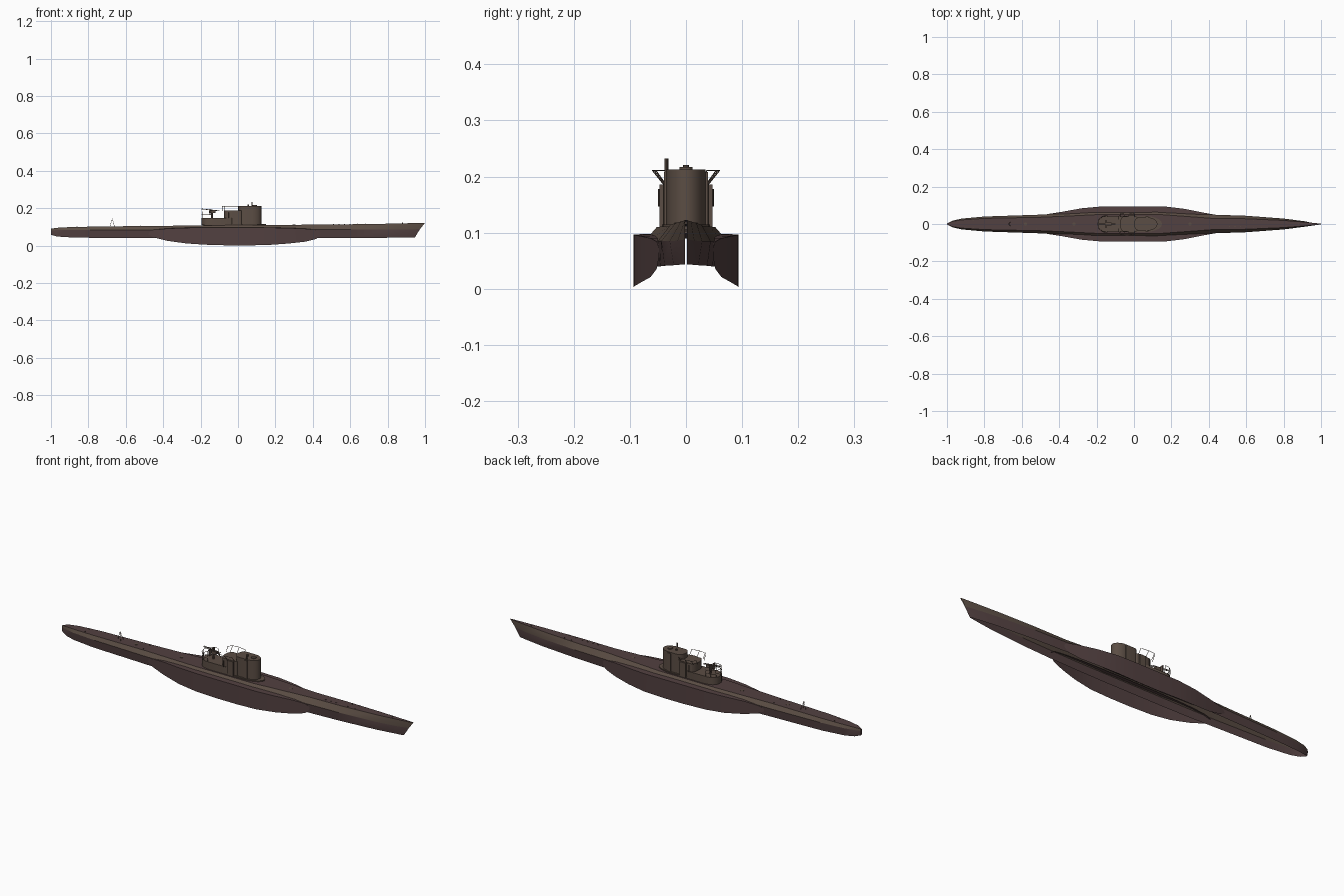
import bpy, bmesh
from math import sin, cos, pi
from mathutils import Vector

if "Cube" in bpy.data.objects:
    bpy.data.objects.remove(bpy.data.objects["Cube"])

def paint(name, rgb):
    m = bpy.data.materials.new(name)
    m.diffuse_color = (*rgb, 1)
    m.use_nodes = True
    m.node_tree.nodes["Principled BSDF"].inputs["Base Color"].default_value = m.diffuse_color
    return m

brown = paint("brown_paint", (0.105, 0.075, 0.058))
red = paint("reddish_paint", (0.085, 0.052, 0.052))

def finish(name, bm, mat=brown, smooth=False):
    me = bpy.data.meshes.new(name)
    bm.to_mesh(me)
    bm.free()
    me.materials.append(mat)
    ob = bpy.data.objects.new(name, me)
    bpy.context.collection.objects.link(ob)
    if smooth:
        bpy.context.view_layer.objects.active = ob
        ob.select_set(True)
        bpy.ops.object.shade_smooth_by_angle(angle=0.4)
        ob.select_set(False)
    return ob

def loft(name, rings, closed=True, mat=brown, flip=False):
    # closed rings make a capped solid, open rings a single skin
    bm = bmesh.new()
    rows = [[bm.verts.new(p) for p in r] for r in rings]
    n = len(rings[0])
    for a, b in zip(rows, rows[1:]):
        for i in range(n if closed else n - 1):
            bm.faces.new((a[i], a[(i + 1) % n], b[(i + 1) % n], b[i]))
    if closed:
        bm.faces.new(rows[0])
        bm.faces.new(rows[-1])
        bmesh.ops.recalc_face_normals(bm, faces=bm.faces)
    elif flip:
        bmesh.ops.reverse_faces(bm, faces=bm.faces)
    return finish(name, bm, mat, True)

def prism(name, outline, z0, z1):
    return loft(name, [[(x, y, z) for x, y in outline] for z in (z0, z1)])

def capsule(x0, x1, w, nose, tail, n=10):
    # rounded plan outline: elliptical nose at x1, elliptical tail at x0
    pts = [(x1 - nose + nose * cos(t), w * sin(t)) for t in [-pi/2 + pi*i/n for i in range(n + 1)]]
    pts += [(x0 + tail + tail * cos(t), w * sin(t)) for t in [pi/2 + pi*i/n for i in range(n + 1)]]
    return pts

def rods(name, paths, r, sides=6):
    bm = bmesh.new()
    for path in paths:
        for a, b in zip(path, path[1:]):
            a, b = Vector(a), Vector(b)
            d = b - a
            m = d.to_track_quat('Z', 'Y').to_matrix().to_4x4()
            m.translation = (a + b) / 2
            bmesh.ops.create_cone(bm, cap_ends=True, segments=sides, radius1=r,
                                  radius2=r, depth=d.length, matrix=m)
    return finish(name, bm)

def box(name, x, y, z):
    return prism(name, [(x[0], y[0]), (x[1], y[0]), (x[1], y[1]), (x[0], y[1])], z[0], z[1])

# Main hull, open below the waterline:
# x, deck half width, chine half width, bottom half width, deck z, chine z, bottom z
stations = [
    (-1.0, .002, .003, .002, .090, .080, .058), (-.97, .014, .018, .014, .095, .083, .049),
    (-.92, .022, .029, .025, .098, .083, .045), (-.8, .030, .040, .036, .101, .083, .042),
    (-.5, .036, .050, .046, .105, .083, .041), (-.36, .042, .058, .050, .106, .088, .04),
    (-.2, .050, .066, .052, .108, .094, .04), (.12, .052, .066, .052, .110, .094, .04),
    (.26, .042, .060, .050, .111, .090, .04), (.42, .030, .050, .046, .112, .085, .04),
    (.6, .028, .044, .038, .114, .085, .041), (.8, .019, .029, .022, .117, .085, .042),
    (.92, .009, .015, .010, .120, .086, .043), (.99, .002, .002, .0015, .122, .088, .043)]
rings = []
for x, a, b, c, zt, zm, zb in stations:
    k = max(0, (x - .8) / .19)  # the bow stations rake forward towards the deck
    xt, xm, xb = x + .01 * k, x - .017 * k, x - .045 * k
    rings.append([(xb, -c, zb), (xm, -b, zm), (xt, -a, zt), (xt, a, zt), (xm, b, zm), (xb, c, zb)])
hull = loft("main_hull", rings, closed=False, flip=True)
hull.data.materials.append(red)
for i, p in enumerate(hull.data.polygons):
    p.material_index = 0 if i % 5 in (1, 3) else 1

# Saddle tank skins, open below: x, outer half width, top z, bottom z
tank = [(-.48, .049, .072, .060), (-.45, .055, .084, .044), (-.38, .066, .091, .026),
        (-.28, .084, .095, .012), (-.18, .093, .097, .005), (-.05, .094, .097, .001),
        (.06, .094, .097, .001), (.17, .093, .096, .004), (.27, .081, .094, .011),
        (.36, .063, .090, .021), (.42, .052, .084, .036), (.44, .048, .072, .058)]
for s, side in ((-1, "right"), (1, "left")):
    loft("saddle_tank_" + side, [[(x, s * .045, zt + .001), (x, s * w, zt), (x, s * w, zb)]
         for x, w, zt, zb in tank], closed=False, mat=red, flip=s < 0)

# Conning tower with stepped platforms
prism("tower_base", capsule(-.19, .15, .043, .09, .06), .104, .115)
prism("aft_gun_platform", capsule(-.195, -.02, .043, .02, .045), .11, .147)
prism("mid_gun_platform", capsule(-.075, .03, .040, .02, .02), .11, .188)
prism("conning_tower", capsule(.0, .125, .035, .05, .025, 14), .11, .213)
for s, side in ((-1, "right"), (1, "left")):
    box("tower_column_" + side, (.062, .078), (s * .033 - .006, s * .033 + .006), (.11, .208))
    box("side_locker_" + side, (-.03, .004), (s * .041 - .006, s * .041 + .006), (.11, .186))
    rods("side_ring_" + side, [[(-.05, s * .047, .147), (-.05, s * .047, .178)]], .003)

# Periscope, sight and hatch on the bridge
rods("periscope", [[(.075, -.035, .11), (.075, -.035, .232)]], .0035, 8)
rods("bridge_sight", [[(.055, 0, .21), (.055, 0, .221)]], .005, 8)
rods("bridge_hatch", [[(.09, 0, .212), (.09, 0, .217)]], .012, 12)

# Railings: flared posts carrying horizontal rails
def railing(name, outline, z0, z1, flare, levels):
    def at(p, t):
        return (p[0], p[1] * (1 + flare * t), z0 + (z1 - z0) * t)
    paths = [[at(p, t) for p in outline] for t in levels]
    paths += [[at(p, 0), at(p, 1)] for p in outline]
    rods(name, paths, .0011, 5)

aft = [(-.15 + .045 * cos(t), .042 * sin(t)) for t in [pi * (.45 + 1.1 * i / 6) for i in range(7)]]
railing("aft_railing", aft, .147, .182, .1, (.5, 1))
for s, side in ((-1, "right"), (1, "left")):
    railing("mid_railing_" + side, [(x, s * y) for x, y in
            ((-.085, .025), (-.07, .038), (-.035, .040), (.005, .036))], .186, .211, .5, (1,))

# Anti-aircraft gun: pedestal, cradle, barrels and shield
rods("gun_pedestal", [[(-.14, 0, .147), (-.14, 0, .178)]], .005, 8)
box("gun_cradle", (-.155, -.12), (-.007, .007), (.174, .188))
rods("gun_barrels", [[(-.1, o, .186), (-.195, o, .196)] for o in (-.004, .004)], .0018)
for s, side in ((-1, "right"), (1, "left")):
    box("gun_shield_" + side, (-.152, -.147), (s * .014 - .008, s * .014 + .008), (.165, .196))

# Aft A-frame mast
rods("aft_mast", [[(-.685, 0, .10), (-.672, 0, .145), (-.66, .012, .10)],
                  [(-.672, 0, .145), (-.66, -.012, .10)]], .001, 5)

# Deck fittings: bollards, hatches and stowage posts
rods("bollards", [[(x, s * y, z - .004), (x, s * y, z + .003)] for s in (-1, 1) for x, y, z in
     ((-.86, .018, .1), (-.52, .026, .105), (.64, .018, .115), (.68, .018, .115))], .0025, 6)
rods("deck_hatches", [[(x, 0, z - .005), (x, 0, z + .001)] for x, z in
                      ((-.58, .104), (-.32, .107), (.3, .111))], .009, 10)
rods("stowage_posts", [[(x, -.014, .11), (x, -.014, .116)] for x in (.51, .54, .57, .60)], .003, 6)
rods("capstan", [[(.88, 0, .115), (.88, 0, .123)]], .003, 8)
